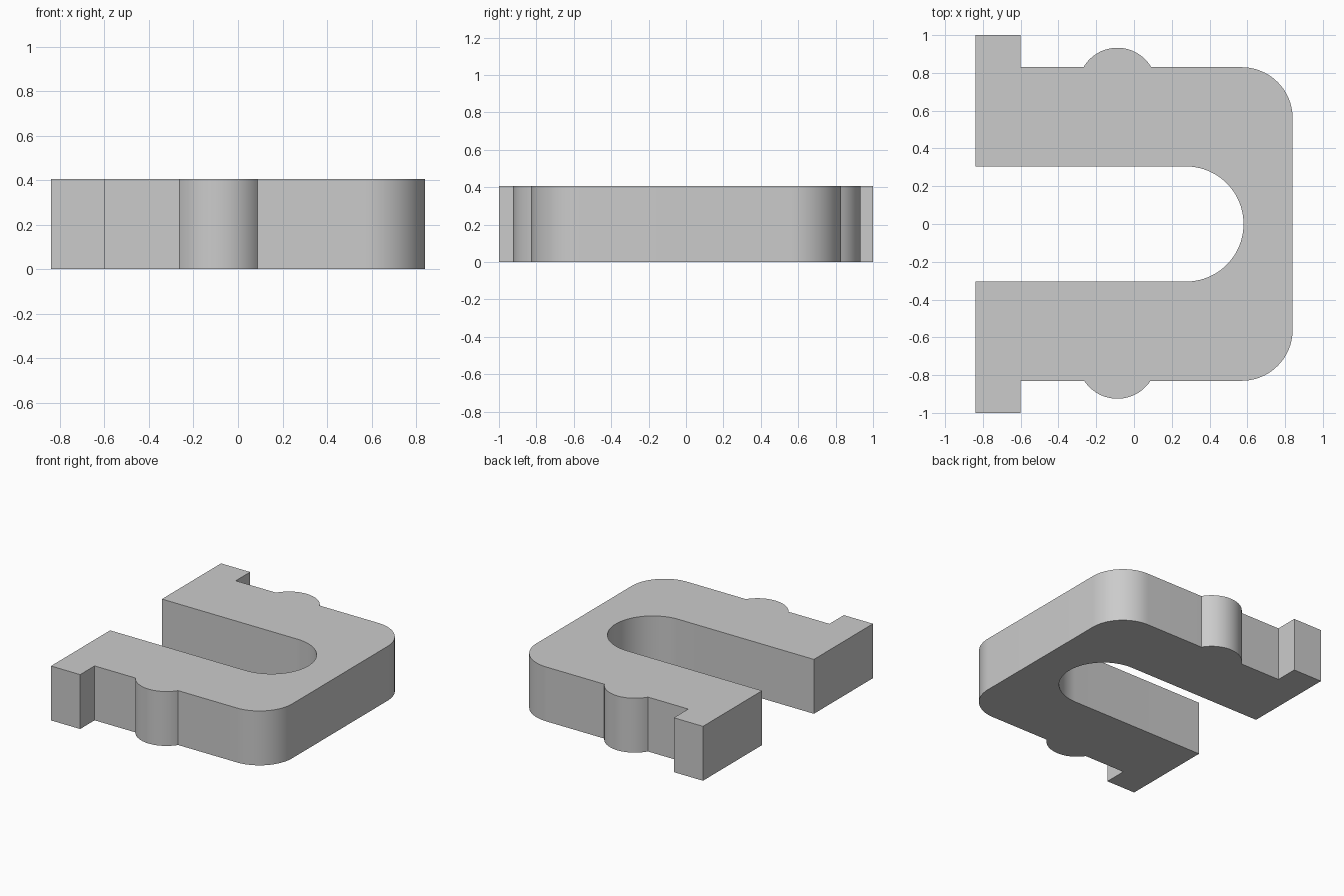
import bpy
import bmesh
from math import cos, sin, radians, atan2, degrees

cube = bpy.data.objects.get("Cube")
if cube:
    bpy.data.objects.remove(cube, do_unlink=True)

HEIGHT = 0.405
END, SIDE, FLANGE = 0.84, 0.83, 1.0
CORNER, SLOT = 0.27, 0.305


def arc(cx, cy, r, start, stop, steps):
    """Points along an arc, angles in degrees."""
    angles = [radians(start + (stop - start) * i / steps) for i in range(steps + 1)]
    return [(cx + r * cos(a), cy + r * sin(a)) for a in angles]


def half_outline(bump_y, bump_r):
    """Outer edge of one arm, from the closed end to the open end."""
    start = degrees(atan2(SIDE - bump_y, (bump_r ** 2 - (SIDE - bump_y) ** 2) ** 0.5))
    pts = arc(END - CORNER, SIDE - CORNER, CORNER, 0, 90, 20)
    pts += arc(-0.088, bump_y, bump_r, start, 180 - start, 24)
    return pts + [(-0.6, SIDE), (-0.6, FLANGE), (-END, FLANGE), (-END, SLOT)]


# Outline of the U shape, with a round-ended slot
back = half_outline(0.725, 0.208)
front = [(x, -y) for x, y in half_outline(0.715, 0.21)]
slot = arc(0.58 - SLOT, 0, SLOT, 90, -90, 40)
outline = back + slot + front[::-1]

# Extrude the outline into a solid block
bm = bmesh.new()
base = bm.faces.new([bm.verts.new((x, y, 0)) for x, y in outline])
top = bmesh.ops.extrude_face_region(bm, geom=[base], use_keep_orig=True)
bmesh.ops.translate(bm, vec=(0, 0, HEIGHT),
                    verts=[v for v in top["geom"] if isinstance(v, bmesh.types.BMVert)])
bmesh.ops.recalc_face_normals(bm, faces=bm.faces)
mesh = bpy.data.meshes.new("u_bracket")
bm.to_mesh(mesh)
bm.free()

bracket = bpy.data.objects.new("u_bracket", mesh)
bpy.context.collection.objects.link(bracket)

# Plain grey material
grey = bpy.data.materials.new("plain grey")
grey.use_nodes = True
colour = (0.6, 0.6, 0.6, 1)
grey.diffuse_color = colour
grey.node_tree.nodes["Principled BSDF"].inputs["Base Color"].default_value = colour
mesh.materials.append(grey)

# Smooth curved walls, sharp rims
bpy.ops.object.select_all(action="DESELECT")
bracket.select_set(True)
bpy.context.view_layer.objects.active = bracket
bpy.ops.object.shade_smooth_by_angle(angle=radians(30))
